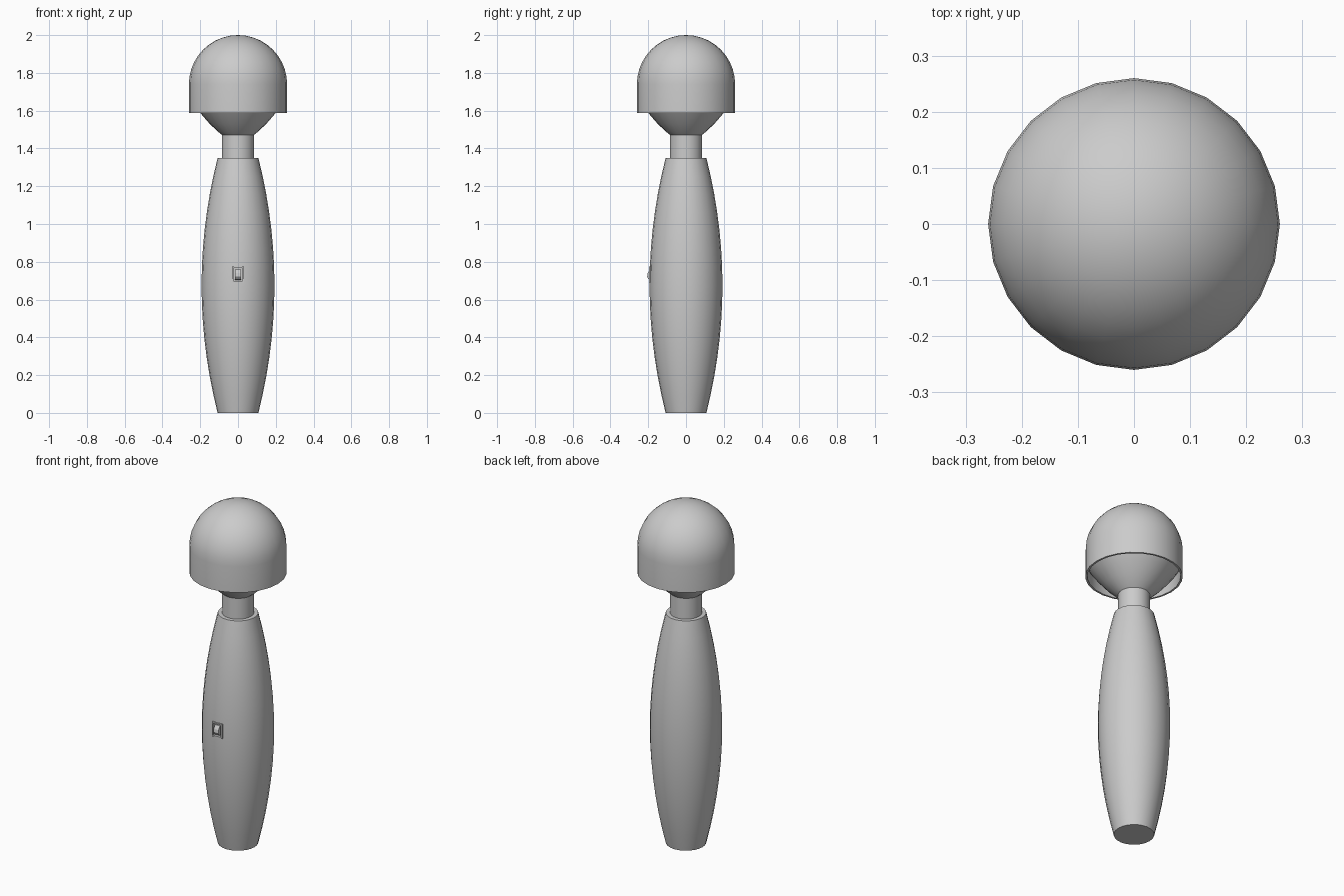
import bpy, bmesh, math
from mathutils import Vector

if "Cube" in bpy.data.objects:
    bpy.data.objects.remove(bpy.data.objects["Cube"], do_unlink=True)

grey = bpy.data.materials.new("plain grey")
grey.use_nodes = True
colour = (0.6, 0.6, 0.6, 1)
grey.diffuse_color = colour
grey.node_tree.nodes["Principled BSDF"].inputs["Base Color"].default_value = colour


def finish(name, bm, smooth=True):
    bmesh.ops.remove_doubles(bm, verts=bm.verts, dist=1e-5)
    bmesh.ops.recalc_face_normals(bm, faces=bm.faces)
    mesh = bpy.data.meshes.new(name)
    bm.to_mesh(mesh)
    bm.free()
    mesh.materials.append(grey)
    obj = bpy.data.objects.new(name, mesh)
    bpy.context.collection.objects.link(obj)
    bpy.ops.object.select_all(action="DESELECT")
    obj.select_set(True)
    bpy.context.view_layer.objects.active = obj
    if smooth:
        bpy.ops.object.shade_smooth_by_angle(angle=math.radians(35))
    return obj


def lathe(name, profile, sides=24):
    """Spin (radius, height) points round the z axis."""
    bm = bmesh.new()
    verts = [bm.verts.new((r, 0, z)) for r, z in profile]
    edges = [bm.edges.new(pair) for pair in zip(verts, verts[1:])]
    bmesh.ops.spin(bm, geom=verts + edges, cent=(0, 0, 0), axis=(0, 0, 1),
                   angle=math.tau, steps=sides)
    return finish(name, bm)


def extruded(name, outline, half_width):
    """Extrude a (y, z) side outline across x."""
    bm = bmesh.new()
    face = bm.faces.new([bm.verts.new((-half_width, y, z)) for y, z in outline])
    moved = bmesh.ops.extrude_face_region(bm, geom=[face])["geom"]
    bmesh.ops.translate(bm, vec=Vector((2 * half_width, 0, 0)),
                        verts=[v for v in moved if isinstance(v, bmesh.types.BMVert)])
    return finish(name, bm, smooth=False)


def box_outline(y0, y1, z0, z1):
    return [(y0, z0), (y1, z0), (y1, z1), (y0, z1)]


# Barrel-shaped handle with flat ends
height, end_r, mid_r, rings = 1.35, 0.108, 0.193, 14
barrel = []
for i in range(rings + 1):
    t = 2 * i / rings - 1
    barrel.append((mid_r - (mid_r - end_r) * t * t, height * i / rings))
handle = lathe("handle", [(0, 0)] + barrel + [(0, height)])

# Switch pocket sunk into the front of the handle
switch_z = 0.732
cutter = extruded("switch_cutter", box_outline(-0.3, -0.178, switch_z - 0.036, switch_z + 0.036), 0.025)
cutter.hide_render = True
cut = handle.modifiers.new("switch pocket", "BOOLEAN")
cut.object = cutter
cut.solver = "EXACT"
bpy.context.view_layer.objects.active = handle
bpy.ops.object.modifier_apply(modifier=cut.name)
bpy.data.objects.remove(cutter, do_unlink=True)

# Thin frame round the pocket
for side, label in ((-1, "right"), (1, "left")):
    bar = extruded("switch_frame_" + label,
                   box_outline(-0.196, -0.18, switch_z - 0.043, switch_z + 0.043), 0.004)
    bar.location.x = side * 0.029
for side, label in ((-1, "bottom"), (1, "top")):
    z = switch_z + side * 0.039
    extruded("switch_frame_" + label, box_outline(-0.196, -0.18, z - 0.004, z + 0.004), 0.025)

# Rocker button, pushed out at its lower half
extruded("switch_button", [(-0.175, switch_z - 0.028), (-0.2, switch_z - 0.024),
                           (-0.206, switch_z - 0.012), (-0.203, switch_z + 0.008),
                           (-0.19, switch_z + 0.028), (-0.175, switch_z + 0.028)], 0.016)

# Neck and the flared collar inside the head
lathe("neck", [(0, 1.34), (0.085, 1.34), (0.085, 1.48), (0, 1.48)])
lathe("collar", [(0, 1.472), (0.085, 1.472), (0.105, 1.488), (0.15, 1.53), (0.2, 1.588),
                 (0.235, 1.635), (0.25, 1.66)])

# Domed head, hollow underneath with a thin rim
head_r, dome_z, steps = 0.26, 1.74, 10
dome = [(head_r * math.cos(a), dome_z + head_r * math.sin(a))
        for a in (math.pi / 2 * i / steps for i in range(steps + 1))]
lathe("head", [(0.249, 1.68), (0.249, 1.587), (head_r, 1.587)] + dome)
